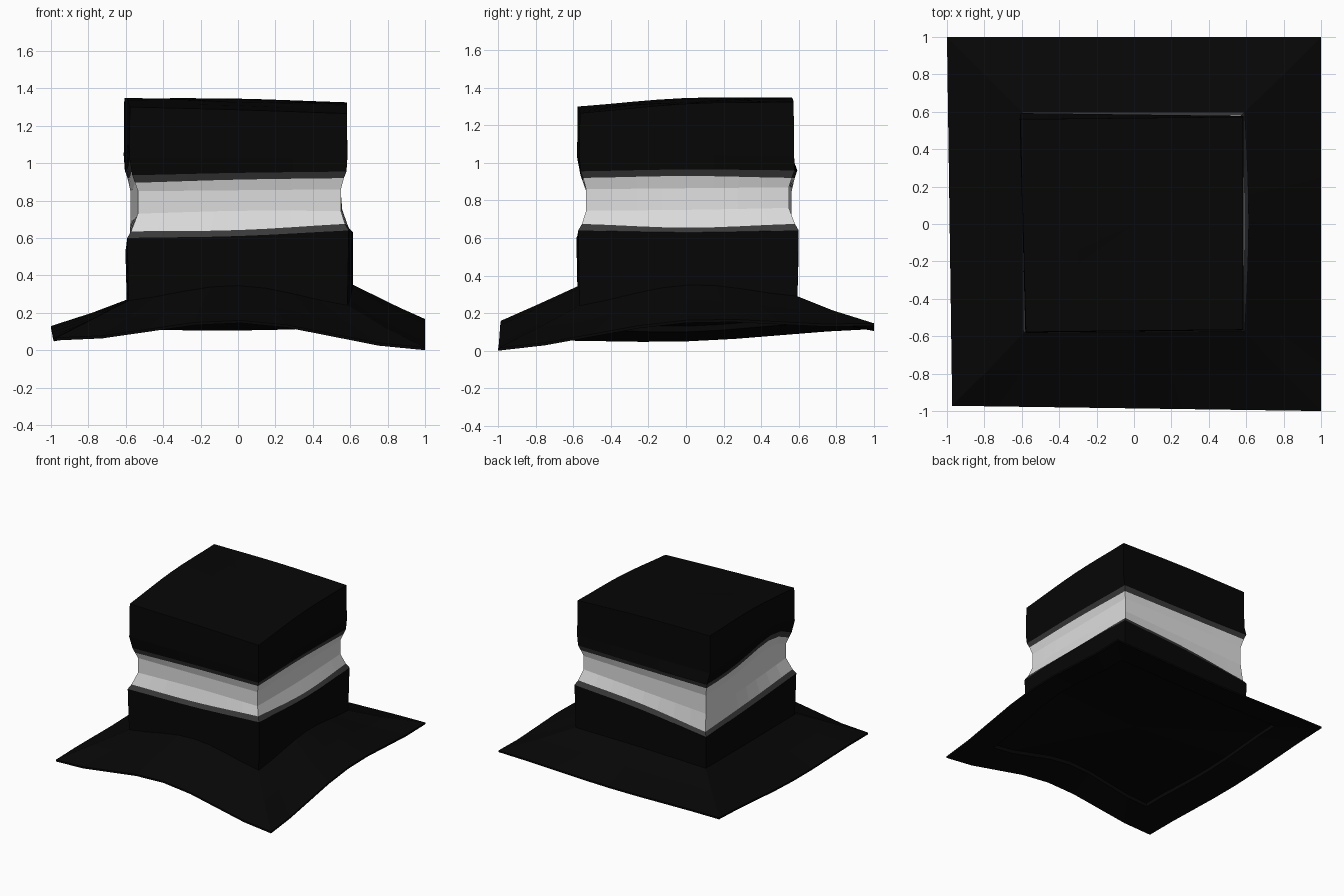
import bpy, bmesh, math

if "Cube" in bpy.data.objects:
    bpy.data.objects.remove(bpy.data.objects["Cube"])

N = 8  # segments along each side of the square
SIGNS = [(-1, -1), (1, -1), (1, 1), (-1, 1)]  # corners: front-left, front-right, back-right, back-left

# Corner nudges (x, y) that make the hat slightly crooked
LOW = [(0.0, 0.0), (0.0, 0.01), (0.0, 0.0), (-0.01, 0.0)]
WAIST = [(0.005, 0.0), (0.01, 0.0), (0.005, 0.0), (-0.035, 0.015)]
HIGH = [(0.007, 0.0), (-0.003, 0.012), (-0.003, -0.02), (-0.023, -0.033)]
NONE = [(0.0, 0.0)] * 4


def material(name, v):
    m = bpy.data.materials.new(name)
    m.diffuse_color = (v, v, v, 1)
    m.use_nodes = True
    m.node_tree.nodes["Principled BSDF"].inputs["Base Color"].default_value = m.diffuse_color
    return m


black = material("black felt", 0.0019)
grey = material("dark grey trim", 0.041)
pale = material("pale grey band", 0.72)


def ring(row):
    """Wavy square loop: half size, 4 corner heights, 4 side-middle heights (front, right, back, left), nudges."""
    r, zc, zm = row[0], row[1:5], row[5:9]
    nudge = row[9] if len(row) > 9 else NONE
    crown = r < 0.7
    corners = []
    for i, (sx, sy) in enumerate(SIGNS):
        k = r * 0.972 if (i == 0 and r > 0.9) else r
        shift = 0.008 if crown else 0
        corners.append((k * sx + nudge[i][0], k * sy + shift + nudge[i][1]))
    pts = []
    for i in range(4):
        j = (i + 1) % 4
        for s in range(N):
            t = s / N
            w = math.sin(math.pi * t)
            bend = (w * w + w) * 0.5 if crown else w * w
            if i == 3 and nudge is not LOW and 0.8 < zc[0] < 1.2:  # band rises late on the left side
                bend = math.sin(math.pi * t ** 2.5)
            lift = (zm[i] - (zc[i] + zc[j]) / 2) * bend
            z = zc[i] + (zc[j] - zc[i]) * t + lift
            x = corners[i][0] + (corners[j][0] - corners[i][0]) * t
            y = corners[i][1] + (corners[j][1] - corners[i][1]) * t
            if crown and i == 1:  # right side bulges a little below the band
                x += w * max(0.0, min(0.03, (0.85 - z) * 0.1))
            pts.append((x, y, z))
    return pts


def loft(name, rows, mat, cap_first=None, cap_last=None):
    """Skin a list of rings; optional centre height closes an end with a fan."""
    bm = bmesh.new()
    loops = [[bm.verts.new(p) for p in ring(r)] for r in rows]
    n = 4 * N
    for a, b in zip(loops, loops[1:]):
        for k in range(n):
            q = (k + 1) % n
            bm.faces.new((a[k], a[q], b[q], b[k]))
    for loop, h, flip in ((loops[0], cap_first, True), (loops[-1], cap_last, False)):
        if h is None:
            continue
        c = bm.verts.new((0, 0, h))
        for k in range(n):
            q = (k + 1) % n
            bm.faces.new((loop[q], loop[k], c) if flip else (loop[k], loop[q], c))
    me = bpy.data.meshes.new(name)
    bm.to_mesh(me)
    bm.free()
    me.materials.append(mat)
    ob = bpy.data.objects.new(name, me)
    bpy.context.collection.objects.link(ob)
    return ob


def raised(row, dz):
    return (row[0],) + tuple(z + dz for z in row[1:9])


# Brim rows
under = (0.75, 0.115, 0.07, 0.165, 0.15, 0.20, 0.20, 0.15, 0.10)
edge = (1.0, 0.052, 0.0, 0.132, 0.115, 0.145, 0.148, 0.105, 0.05)
slope = (0.78, 0.165, 0.125, 0.215, 0.20, 0.25, 0.268, 0.20, 0.165)

# Crown rows, from the brim upward
base = (0.585, 0.265, 0.24, 0.29, 0.27, 0.345, 0.35, 0.285, 0.265, LOW)
trim_a = (0.592, 0.60, 0.64, 0.64, 0.53, 0.61, 0.63, 0.60, 0.56, LOW)
trim_b = (0.572, 0.635, 0.675, 0.675, 0.56, 0.642, 0.655, 0.635, 0.592, LOW)
waist_a = (0.54, 0.73, 0.745, 0.76, 0.70, 0.745, 0.75, 0.73, 0.71, WAIST)
waist_b = (0.54, 0.85, 0.86, 0.87, 0.85, 0.855, 0.865, 0.86, 0.91, WAIST)
trim_c = (0.556, 0.895, 0.92, 0.92, 0.92, 0.912, 0.93, 0.92, 0.985, WAIST)
trim_d = (0.57, 0.935, 0.955, 0.96, 0.96, 0.948, 0.965, 0.955, 1.03, WAIST)
flare = (0.588, 1.03, 1.03, 1.04, 1.04, 1.03, 1.04, 1.04, 1.10, HIGH)
top = (0.585, 1.30, 1.265, 1.325, 1.347, 1.285, 1.315, 1.345, 1.345, HIGH)
top_in = (0.30, 1.315, 1.295, 1.332, 1.345, 1.308, 1.32, 1.34, 1.34)

# Brim with a shallow recess beneath
loft("brim", [raised(under, 0.03), under, edge, raised(edge, 0.014), slope, base],
     black, cap_first=0.2)
# Crown and hat band
loft("lower_crown", [base, trim_a], black)
loft("lower_trim", [trim_a, trim_b], grey)
loft("hat_band", [trim_b, waist_a, waist_b, trim_c], pale)
loft("upper_trim", [trim_c, trim_d], grey)
loft("upper_crown", [trim_d, flare, top, top_in], black, cap_last=1.325)
